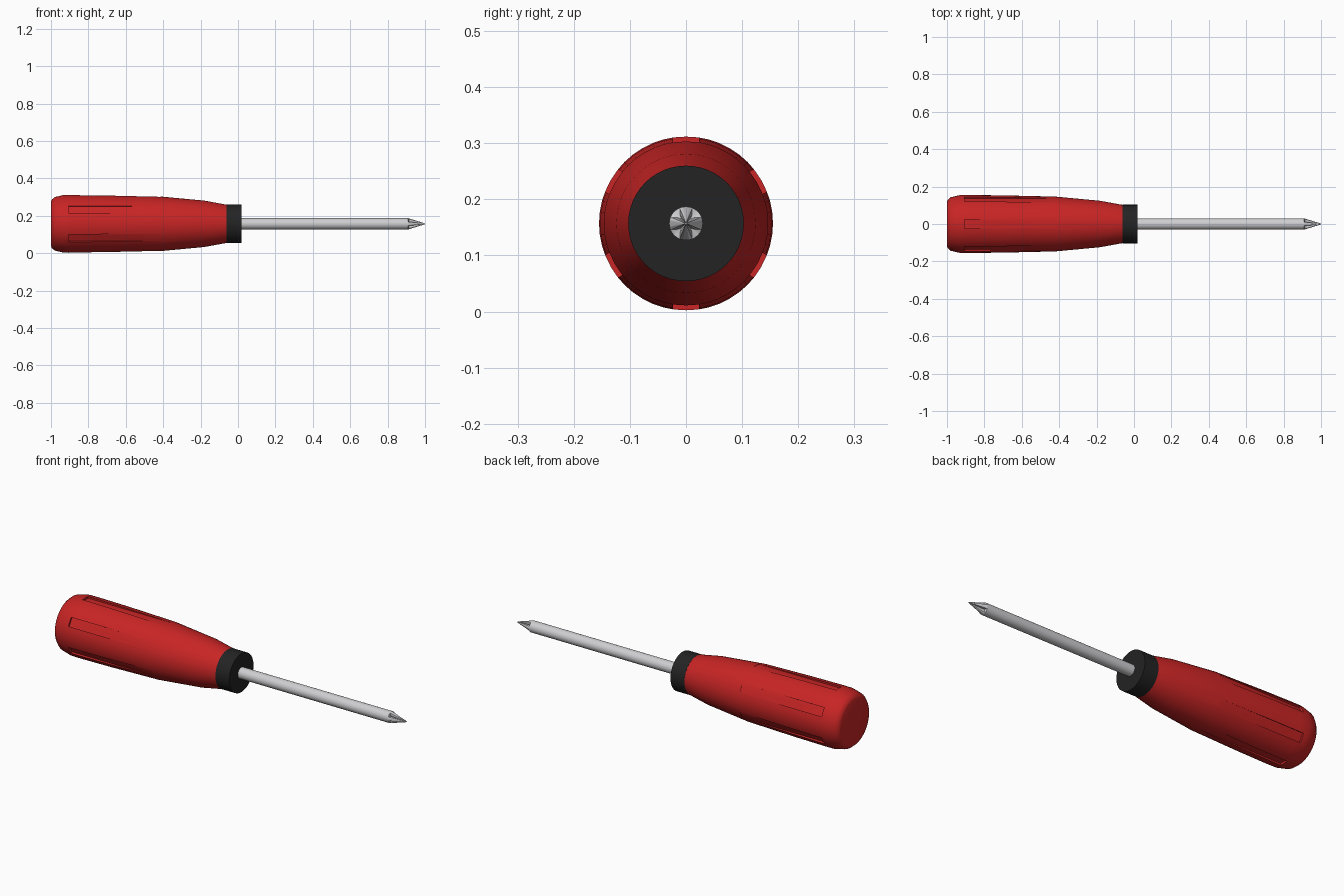
import bpy, bmesh, math
from mathutils import Matrix, Vector

if "Cube" in bpy.data.objects:
    bpy.data.objects.remove(bpy.data.objects["Cube"])

AXIS_Z = 0.157  # height of the screwdriver's centre line


def material(name, rgb):
    m = bpy.data.materials.new(name)
    m.diffuse_color = (*rgb, 1)
    m.use_nodes = True
    m.node_tree.nodes["Principled BSDF"].inputs["Base Color"].default_value = m.diffuse_color
    return m


red = material("red plastic", (0.58, 0.018, 0.018))
black = material("black rubber", (0.017, 0.017, 0.017))
steel = material("steel", (0.62, 0.62, 0.64))


def finish(bm, name, mat):
    bmesh.ops.recalc_face_normals(bm, faces=bm.faces)
    me = bpy.data.meshes.new(name)
    bm.to_mesh(me)
    bm.free()
    me.materials.append(mat)
    ob = bpy.data.objects.new(name, me)
    ob.location.z = AXIS_Z
    bpy.context.collection.objects.link(ob)
    return ob


def loft(name, stations, sides, mat):
    """Rings along x; each station is (x, radius) or (x, radius function of angle)."""
    bm = bmesh.new()
    rings = []
    for x, r in stations:
        ring = []
        for i in range(sides):
            a = 2 * math.pi * i / sides
            rad = r(a) if callable(r) else r
            ring.append(bm.verts.new((x, rad * math.cos(a), rad * math.sin(a))))
        rings.append(ring)
    for p, q in zip(rings, rings[1:]):
        for i in range(sides):
            j = (i + 1) % sides
            bm.faces.new((p[i], p[j], q[j], q[i]))
    bm.faces.new(rings[0])
    bm.faces.new(rings[-1])
    return finish(bm, name, mat)


def smooth(ob, angle):
    bpy.ops.object.select_all(action='DESELECT')
    ob.select_set(True)
    bpy.context.view_layer.objects.active = ob
    bpy.ops.object.shade_smooth_by_angle(angle=math.radians(angle))


# Handle: turned grip, fattest at the butt
handle = loft("handle", [(-1.0, 0.118), (-0.995, 0.130), (-0.98, 0.143), (-0.93, 0.1545),
                         (-0.88, 0.155), (-0.70, 0.153), (-0.42, 0.1465),
                         (-0.18, 0.124), (-0.06, 0.102)], 48, red)

# Six grip grooves, all cut by one helper
bm = bmesh.new()
for k in range(6):
    turn = Matrix.Rotation(math.radians(60 * k), 4, 'X')
    place = turn @ Matrix.Translation(Vector((-0.66, 0, 0.169)))
    bmesh.ops.create_cube(bm, size=1, matrix=place @ Matrix.Diagonal((0.49, 0.046, 0.05, 1)))
cutter = finish(bm, "groove_cutter", red)
mod = handle.modifiers.new("grooves", 'BOOLEAN')
mod.operation = 'DIFFERENCE'
mod.solver = 'EXACT'
mod.object = cutter
bpy.context.view_layer.objects.active = handle
bpy.ops.object.modifier_apply(modifier=mod.name)
bpy.data.objects.remove(cutter)
smooth(handle, 30)

# Collar
collar = loft("collar", [(-0.062, 0.103), (0.02, 0.103)], 48, black)
smooth(collar, 30)

# Shaft
shaft = loft("shaft", [(0.0, 0.03), (0.91, 0.03)], 32, steel)
smooth(shaft, 30)


# Cross tip: four fins with V-shaped flutes on the diagonals
def fluted(scale):
    def radius(a):
        off = abs((a + math.pi / 4) % (math.pi / 2) - math.pi / 4)  # angle from nearest fin
        t = min(1, max(0, (off - math.radians(20)) / math.radians(25)))
        return scale * (0.03 - 0.018 * t)
    return radius


tip = loft("cross_tip", [(0.905, 0.03), (0.91, 0.03), (0.913, fluted(0.97)),
                         (1.0, fluted(0.08))], 32, steel)
smooth(tip, 20)
